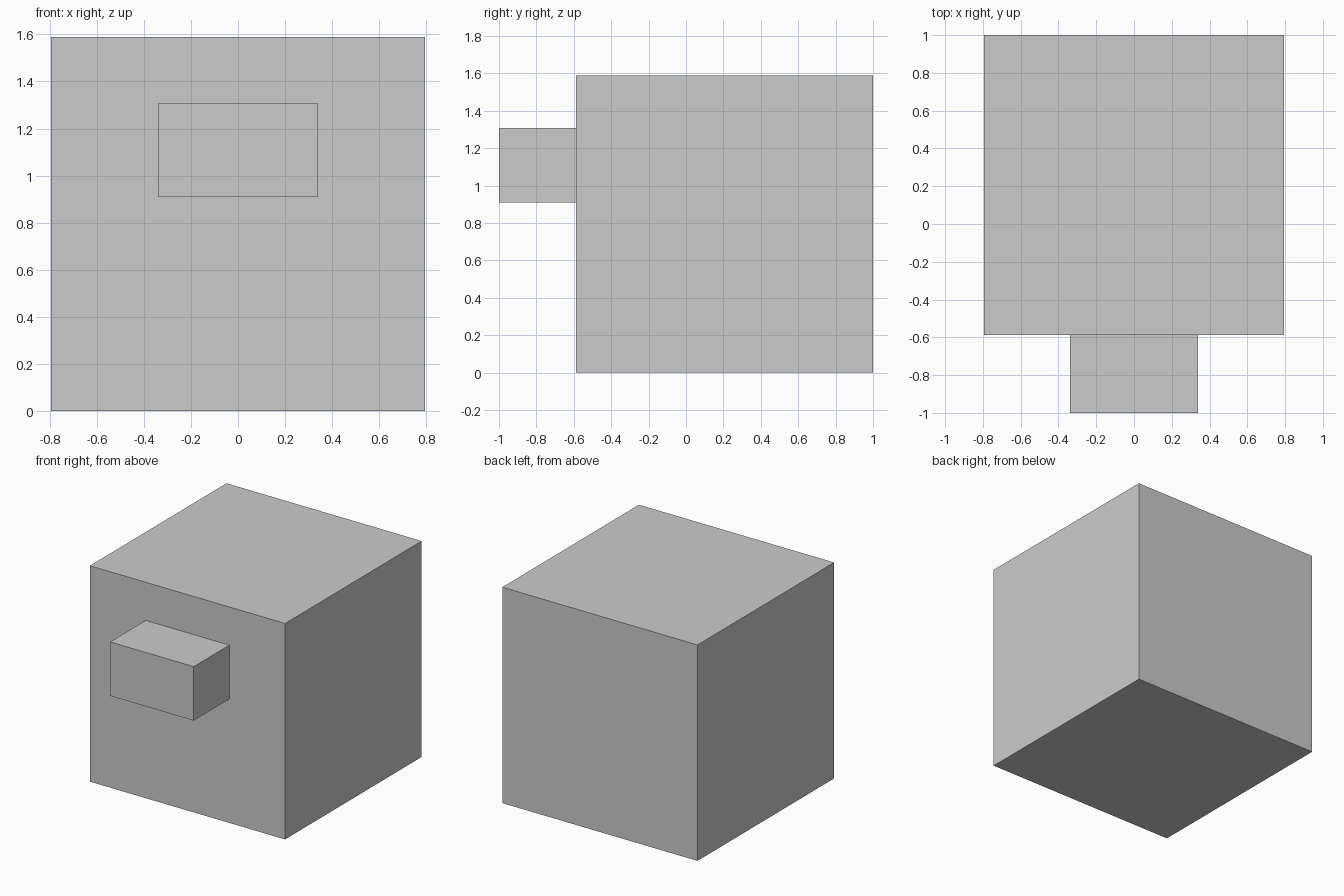
import bpy

if "Cube" in bpy.data.objects:
    bpy.data.objects.remove(bpy.data.objects["Cube"])


def box(name, lo, hi):
    """Axis-aligned box between two corners."""
    centre = [(a + b) / 2 for a, b in zip(lo, hi)]
    bpy.ops.mesh.primitive_cube_add(size=1, location=centre)
    obj = bpy.context.object
    obj.name = name
    obj.scale = [b - a for a, b in zip(lo, hi)]
    bpy.ops.object.transform_apply(location=False, rotation=False, scale=True)
    return obj


# Main cube
box("main_block", (-0.794, -0.587, 0), (0.794, 1, 1.588))

# Small block projecting from the front face
box("front_block", (-0.34, -1, 0.91), (0.34, -0.587, 1.307))
